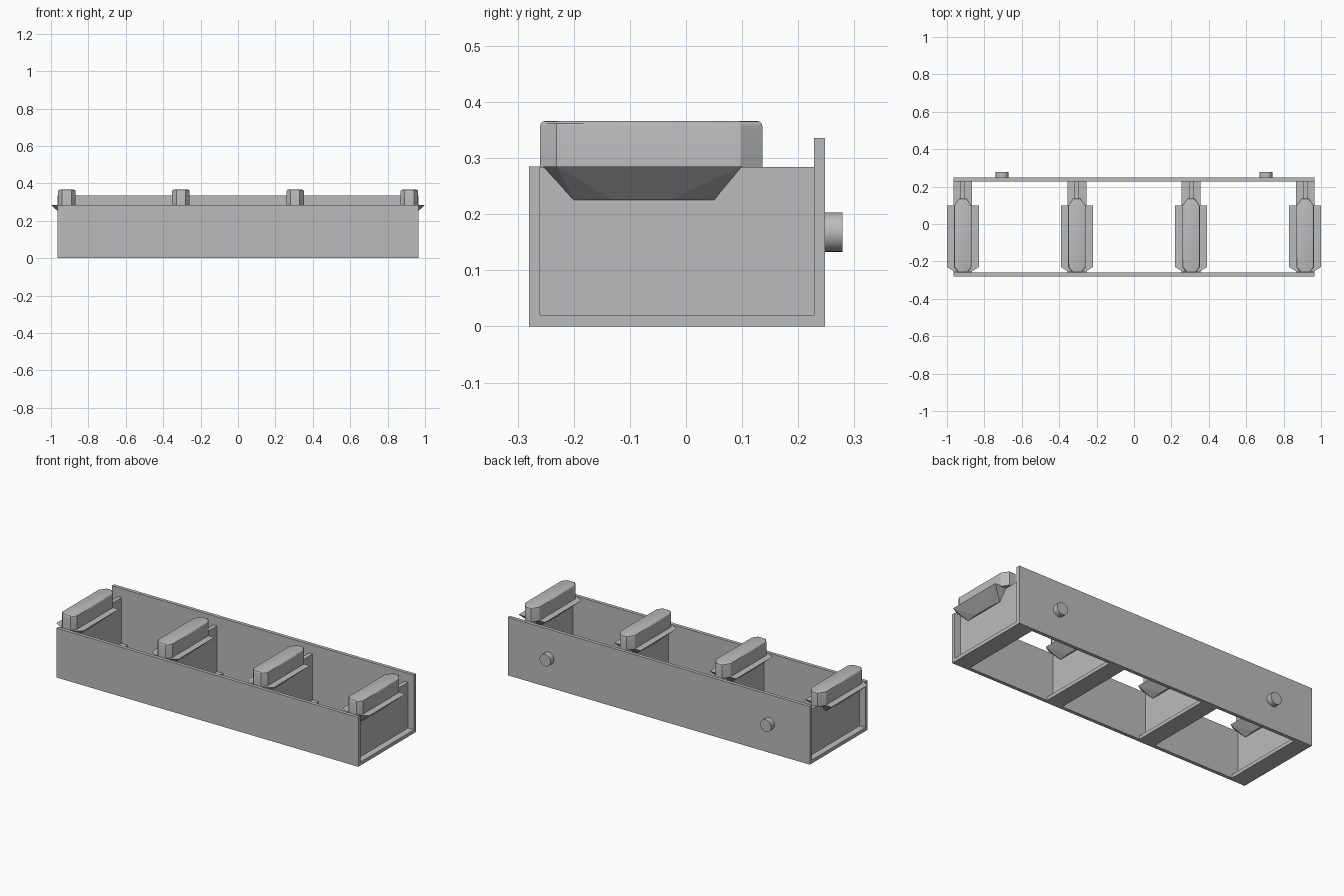
import bpy, bmesh, math
from mathutils import Matrix

if "Cube" in bpy.data.objects:
    bpy.data.objects.remove(bpy.data.objects["Cube"])

grey = bpy.data.materials.new("plain grey")
grey.use_nodes = True
colour = (0.5, 0.5, 0.5, 1)
grey.diffuse_color = colour
grey.node_tree.nodes["Principled BSDF"].inputs["Base Color"].default_value = colour


def finish(name, bm, x=0):
    bmesh.ops.recalc_face_normals(bm, faces=bm.faces)
    mesh = bpy.data.meshes.new(name)
    bm.to_mesh(mesh)
    bm.free()
    mesh.materials.append(grey)
    obj = bpy.data.objects.new(name, mesh)
    obj.location.x = x
    bpy.context.collection.objects.link(obj)
    return obj


def smooth(obj):
    bpy.ops.object.select_all(action='DESELECT')
    obj.select_set(True)
    bpy.context.view_layer.objects.active = obj
    bpy.ops.object.shade_smooth_by_angle(angle=math.radians(30))


def box(name, half, y0, y1, z0, z1, x=0):
    bm = bmesh.new()
    bmesh.ops.create_cube(bm, size=1)
    for v in bm.verts:
        v.co = (v.co.x * 2 * half, y0 if v.co.y < 0 else y1, z0 if v.co.z < 0 else z1)
    return finish(name, bm, x)


def mirrored(points):
    # complete a half outline across the x = 0 plane
    return points + [(-x, y) for x, y in reversed(points)]


def wing(x):
    # flat-topped support that tapers down to the divider
    top = mirrored([(0.085, 0.1), (0.085, -0.23), (0.045, -0.255)])
    foot = mirrored([(0.013, 0.05), (0.02, -0.03), (0.02, -0.13), (0.013, -0.2)])
    bm = bmesh.new()
    for outline, z in ((top, 0.285), (foot, 0.225)):
        for px, py in outline:
            bm.verts.new((px, py, z))
    bmesh.ops.convex_hull(bm, input=bm.verts)
    bmesh.ops.dissolve_limit(bm, angle_limit=0.01, verts=bm.verts, edges=bm.edges)
    finish("support_wing", bm, x)


def pad(x):
    # long block with chamfered ends and a softened top rim
    outline = mirrored([(0.02, 0.136), (0.047, 0.097), (0.047, -0.231), (0.025, -0.26)])
    bm = bmesh.new()
    face = bm.faces.new([bm.verts.new((px, py, 0.283)) for px, py in outline])
    up = bmesh.ops.extrude_face_region(bm, geom=[face])["geom"]
    for v in (g for g in up if isinstance(g, bmesh.types.BMVert)):
        v.co.z = 0.366
    rim = [e for e in bm.edges if all(v.co.z > 0.36 for v in e.verts)]
    bmesh.ops.bevel(bm, geom=rim, offset=0.009, segments=3, profile=0.5, affect='EDGES')
    smooth(finish("top_pad", bm, x))


def knob(x):
    bm = bmesh.new()
    bmesh.ops.create_cone(bm, cap_ends=True, segments=32, radius1=0.035, radius2=0.035,
                          depth=0.031, matrix=Matrix.Translation((0, 0.2635, 0.168))
                          @ Matrix.Rotation(math.pi / 2, 4, 'X'))
    smooth(finish("back_knob", bm, x))


# long walls
box("front_wall", 0.965, -0.28, -0.26, 0, 0.285)
box("back_wall", 0.965, 0.228, 0.248, 0, 0.336)

# four identical crosswise stations
for x in (-0.915, -0.305, 0.305, 0.915):
    box("floor_strip", 0.05, -0.26, 0.228, 0, 0.02, x)
    box("divider", 0.012, -0.26, 0.228, 0.02, 0.284, x)
    wing(x)
    pad(x)

for x in (-0.705, 0.705):
    knob(x)
